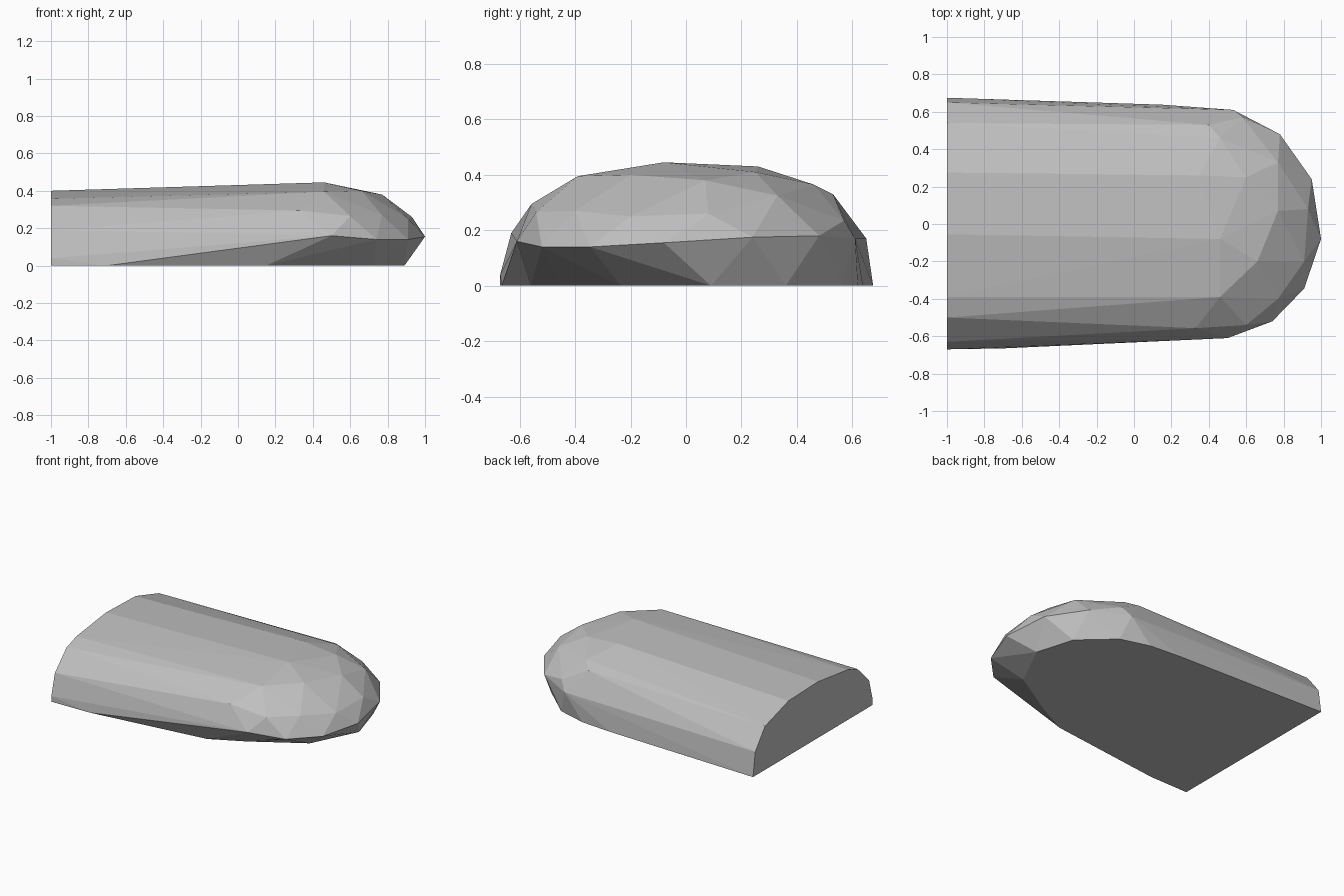
import bpy
import bmesh

# Flat cut end at x = -1: (y, z)
end_profile = [(-0.67, 0), (-0.67, 0.04), (-0.63, 0.19), (-0.50, 0.32), (-0.39, 0.357),
               (-0.055, 0.40), (0.275, 0.39), (0.54, 0.31), (0.65, 0.17), (0.675, 0)]
# Flat underside outline: (x, y)
base_outline = [(-0.70, -0.665), (0.15, -0.56), (0.38, -0.445), (0.73, -0.235),
                (0.89, 0.09), (0.81, 0.36), (0.59, 0.56), (0.38, 0.62), (0.15, 0.638)]
# Widest rim around the rounded end
rim = [(0.50, -0.61, 0.16), (0.74, -0.52, 0.14), (0.91, -0.345, 0.14), (1.0, -0.08, 0.155),
       (0.95, 0.24, 0.175), (0.78, 0.48, 0.18), (0.53, 0.61, 0.17)]
# Shoulder between rim and crown
shoulder = [(0.33, -0.557, 0.295), (0.60, -0.54, 0.265), (0.77, -0.40, 0.27),
            (0.91, -0.20, 0.25), (0.93, 0.08, 0.26), (0.77, 0.33, 0.325), (0.58, 0.57, 0.235)]
# Crown where the long top meets the rounded end
crown = [(0.46, -0.39, 0.395), (0.46, -0.08, 0.445), (0.66, -0.20, 0.40), (0.77, 0.07, 0.38),
         (0.60, 0.25, 0.41), (0.35, 0.26, 0.43), (0.46, 0.46, 0.365), (0.40, 0.53, 0.33)]

points = ([(-1, y, z) for y, z in end_profile] + [(x, y, 0) for x, y in base_outline]
          + rim + shoulder + crown)

# Wrap the rings in one faceted skin
bm = bmesh.new()
for p in points:
    bm.verts.new(p)
hull = bmesh.ops.convex_hull(bm, input=bm.verts)
loose = {g for g in hull["geom_interior"] + hull["geom_unused"]
         if isinstance(g, bmesh.types.BMVert)}
bmesh.ops.delete(bm, geom=list(loose), context='VERTS')
bmesh.ops.dissolve_limit(bm, angle_limit=0.01, verts=bm.verts, edges=bm.edges)
bmesh.ops.recalc_face_normals(bm, faces=bm.faces)

mesh = bpy.data.meshes.new("rounded_rock_block")
bm.to_mesh(mesh)
bm.free()
gray = bpy.data.materials.new("stone gray")
gray.diffuse_color = (0.52, 0.52, 0.52, 1)
mesh.materials.append(gray)
rock = bpy.data.objects.new("rounded_rock_block", mesh)
bpy.context.collection.objects.link(rock)
